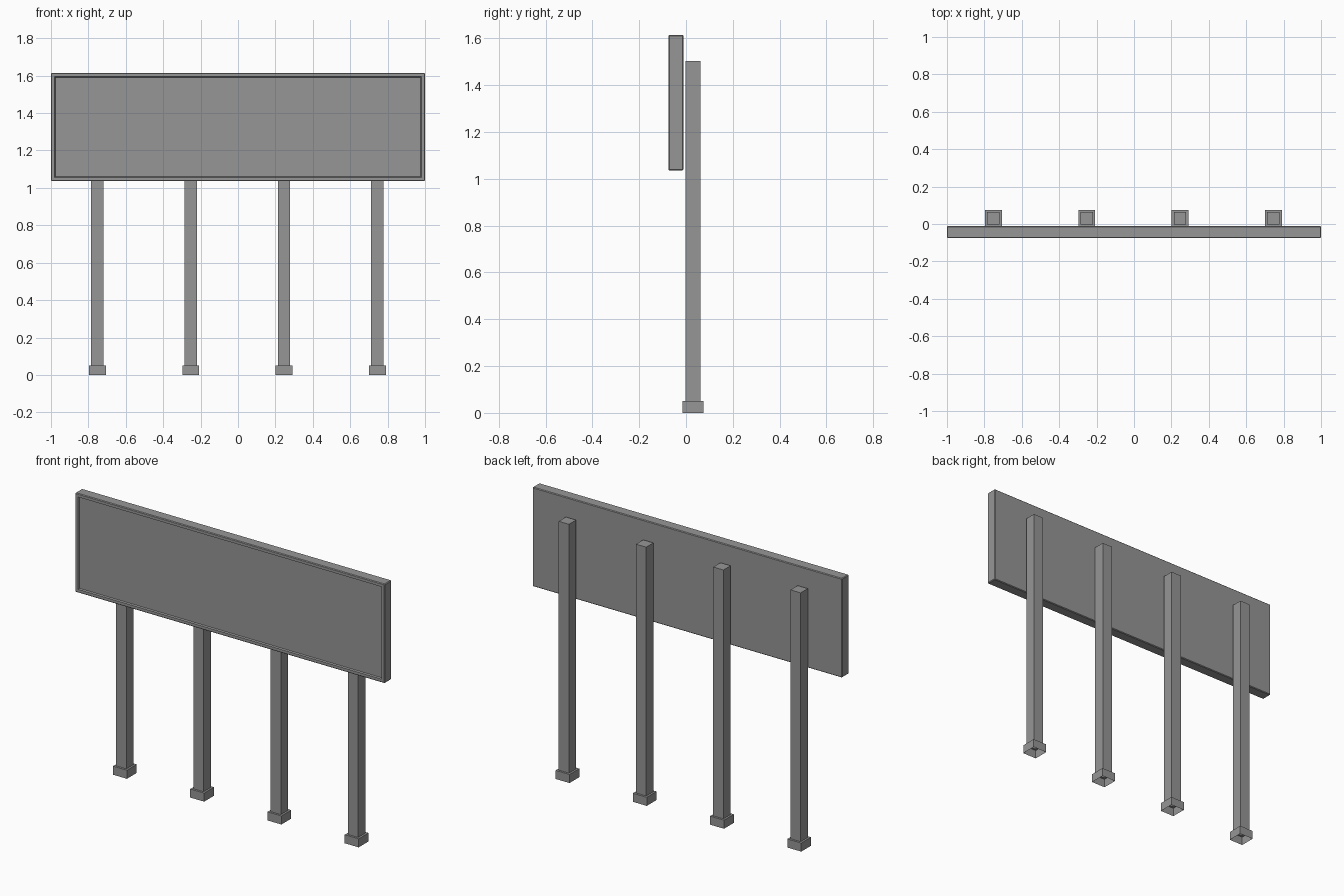
import bpy, bmesh
from mathutils import Matrix, Vector

if "Cube" in bpy.data.objects:
    bpy.data.objects.remove(bpy.data.objects["Cube"])

# Dark grey paint
grey = bpy.data.materials.new("grey_paint")
grey.diffuse_color = (0.305, 0.305, 0.305, 1)
grey.use_nodes = True
grey.node_tree.nodes["Principled BSDF"].inputs["Base Color"].default_value = grey.diffuse_color


def box(bm, lo, hi):
    lo, hi = Vector(lo), Vector(hi)
    m = Matrix.Translation((lo + hi) / 2) @ Matrix.Diagonal((*(hi - lo), 1))
    bmesh.ops.create_cube(bm, size=1, matrix=m)


def finish(bm, name, location=(0, 0, 0)):
    bmesh.ops.recalc_face_normals(bm, faces=bm.faces)
    mesh = bpy.data.meshes.new(name)
    bm.to_mesh(mesh)
    bm.free()
    mesh.materials.append(grey)
    obj = bpy.data.objects.new(name, mesh)
    obj.location = location
    bpy.context.collection.objects.link(obj)
    return obj


# Sign panel: softened box with a thin rim around a recessed front
bm = bmesh.new()
box(bm, (-1, -0.075, 1.036), (1, -0.011, 1.615))
bmesh.ops.bevel(bm, geom=bm.edges[:], offset=0.004, segments=1,
                affect='EDGES', profile=0.5)
bm.normal_update()
front = min(bm.faces, key=lambda f: f.calc_center_median().y)
bmesh.ops.inset_region(bm, faces=[front], thickness=0.016, use_even_offset=True)
bmesh.ops.inset_region(bm, faces=[front], thickness=0.004, depth=-0.008,
                       use_even_offset=True)
finish(bm, "sign_panel")

# Posts: hollow shell stepping out to a wider foot, open underneath
PROFILE = [(0.045, 0), (0.045, 0.05), (0.033, 0.05), (0.033, 1.503)]
for i, x in enumerate((-0.752, -0.253, 0.246, 0.745), 1):
    bm = bmesh.new()
    rings = [[bm.verts.new((sx * r, sy * r, z))
              for sx, sy in ((-1, -1), (1, -1), (1, 1), (-1, 1))]
             for r, z in PROFILE]
    for a, b in zip(rings, rings[1:]):
        for k in range(4):
            n = (k + 1) % 4
            bm.faces.new((a[k], a[n], b[n], b[k]))
    bm.faces.new(rings[-1])
    finish(bm, f"post_{i}", (x, 0.03, 0))
